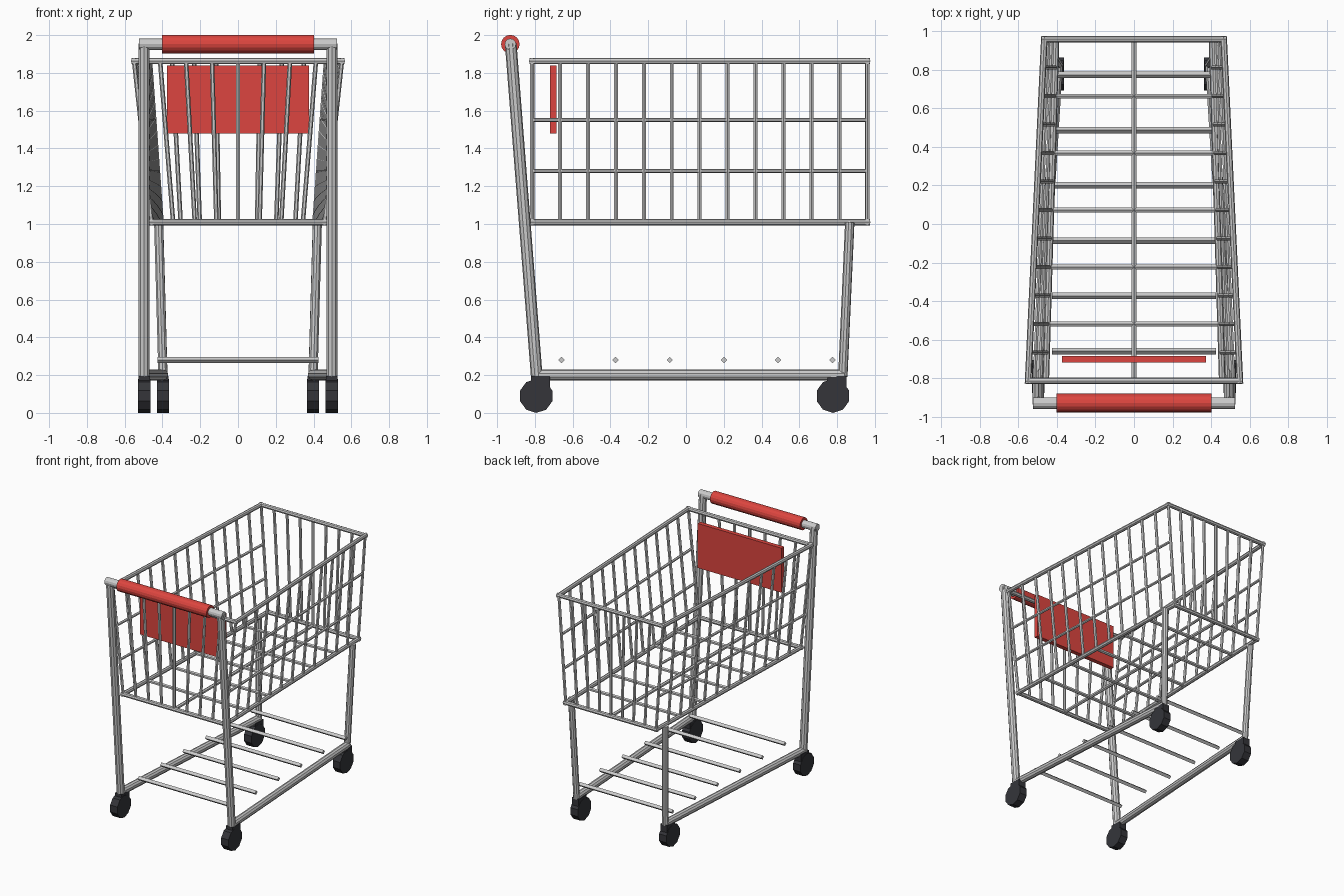
import bpy, bmesh
from math import pi
from mathutils import Vector, Matrix

if "Cube" in bpy.data.objects:
    bpy.data.objects.remove(bpy.data.objects["Cube"])


def material(name, rgb):
    m = bpy.data.materials.new(name)
    m.diffuse_color = (*rgb, 1)
    m.use_nodes = True
    m.node_tree.nodes["Principled BSDF"].inputs["Base Color"].default_value = m.diffuse_color
    return m


RED = material("red_plastic", (0.72, 0.06, 0.05))
DARK = material("dark_rubber", (0.035, 0.036, 0.042))


def finish(name, bm, mat=None):
    me = bpy.data.meshes.new(name)
    bm.to_mesh(me)
    bm.free()
    ob = bpy.data.objects.new(name, me)
    bpy.context.collection.objects.link(ob)
    if mat:
        me.materials.append(mat)
    return ob


def add_rod(bm, a, b, r, sides):
    a, b = Vector(a), Vector(b)
    d = b - a
    mat = Matrix.Translation((a + b) / 2) @ d.to_track_quat('Z', 'Y').to_matrix().to_4x4()
    bmesh.ops.create_cone(bm, cap_ends=True, segments=sides, radius1=r, radius2=r,
                          depth=d.length, matrix=mat)


def rods(name, segments, r, sides, mat=None):
    bm = bmesh.new()
    for a, b in segments:
        add_rod(bm, a, b, r, sides)
    return finish(name, bm, mat)


def box(name, centre, size, mat=None):
    bm = bmesh.new()
    bmesh.ops.create_cube(bm, size=1, matrix=Matrix.Translation(centre) @ Matrix.Diagonal((*size, 1)))
    return finish(name, bm, mat)


# Basket: tapers downwards and towards the far end
Y0, Y1, Z0, Z1 = -0.815, 0.96, 1.01, 1.863


def wall(s, u, t):
    """Basket side point: s = -1..1 across, u = 0..1 along, t = 0..1 up."""
    low = 0.458 + (0.405 - 0.458) * u
    high = 0.55 + (0.466 - 0.55) * u
    return Vector((s * (low + (high - low) * t), Y0 + (Y1 - Y0) * u, Z0 + (Z1 - Z0) * t))


for name, t in (("basket_bottom_rim", 0), ("basket_top_rim", 1)):
    c = [wall(-1, 0, t), wall(1, 0, t), wall(1, 1, t), wall(-1, 1, t)]
    segs = []
    for i in range(4):
        a, b = c[i], c[(i + 1) % 4]
        e = (b - a).normalized() * 0.014
        segs.append((a - e, b + e))
    rods(name, segs, 0.017, 8)

for side, s in (("left", -1), ("right", 1)):
    rods(f"basket_{side}_uprights",
         [(wall(s, i / 12, 0), wall(s, i / 12, 1)) for i in range(13)], 0.012, 6)
    rods(f"basket_{side}_rails",
         [(wall(s, 0, t), wall(s, 1, t)) for t in (0.317, 0.634)], 0.011, 6)
for end, u in (("front", 0), ("back", 1)):
    rods(f"basket_{end}_uprights",
         [(wall(i / 4, u, 0), wall(i / 4, u, 1)) for i in range(-3, 4)], 0.012, 6)

# Basket floor
floor = [(wall(-1, i / 12, 0), wall(1, i / 12, 0)) for i in (2, 4, 6, 8, 10)]
floor.append((wall(0, 0, 0), wall(0, 1, 0)))
rods("basket_floor_bars", floor, 0.014, 6)

# Frame: handle posts, far legs and base rails
for side, s in (("left", -1), ("right", 1)):
    rods(f"handle_post_{side}", [((s * 0.497, -0.79, 0.19), (s * 0.497, -0.928, 1.955))], 0.031, 10)
    rods(f"far_leg_{side}", [((s * 0.397, 0.83, 0.19), (s * 0.42, 0.867, 1.01))], 0.025, 10)
    rods(f"base_rail_{side}", [((s * 0.497, -0.79, 0.2), (s * 0.397, 0.835, 0.2))], 0.029, 10)

# Lower shelf bars
rods("shelf_bars", [((-0.425, -0.66 + 0.287 * i, 0.28), (0.425, -0.66 + 0.287 * i, 0.28))
                    for i in range(6)], 0.017, 4)

# Handle and grip
rods("handle_bar", [((-0.525, -0.93, 1.952), (0.525, -0.93, 1.952))], 0.03, 12)
rods("handle_grip", [((-0.403, -0.93, 1.952), (0.403, -0.93, 1.952))], 0.049, 16, RED)

# Seat flap panel
box("seat_panel", (0, -0.703, 1.66), (0.75, 0.035, 0.36), RED)

# Casters: ten-sided wheel with a fork block
for side, s in (("left", -1), ("right", 1)):
    for end, x, y in (("front", 0.497, -0.793), ("back", 0.397, 0.778)):
        bm = bmesh.new()
        bmesh.ops.create_cone(bm, cap_ends=True, segments=10, radius1=0.09, radius2=0.09, depth=0.065,
                              matrix=Matrix.Translation((s * x, y, 0.0856)) @ Matrix.Rotation(pi / 2, 4, 'Y')
                              @ Matrix.Rotation(pi / 2, 4, 'Z'))
        # rest the wheel flat on the ground
        low = min(v.co.z for v in bm.verts)
        bmesh.ops.translate(bm, vec=(0, 0, -low), verts=bm.verts)
        finish(f"wheel_{end}_{side}", bm, DARK)
        box(f"caster_fork_{end}_{side}", (s * x, y + 0.022, 0.155), (0.06, 0.1, 0.08), DARK)
